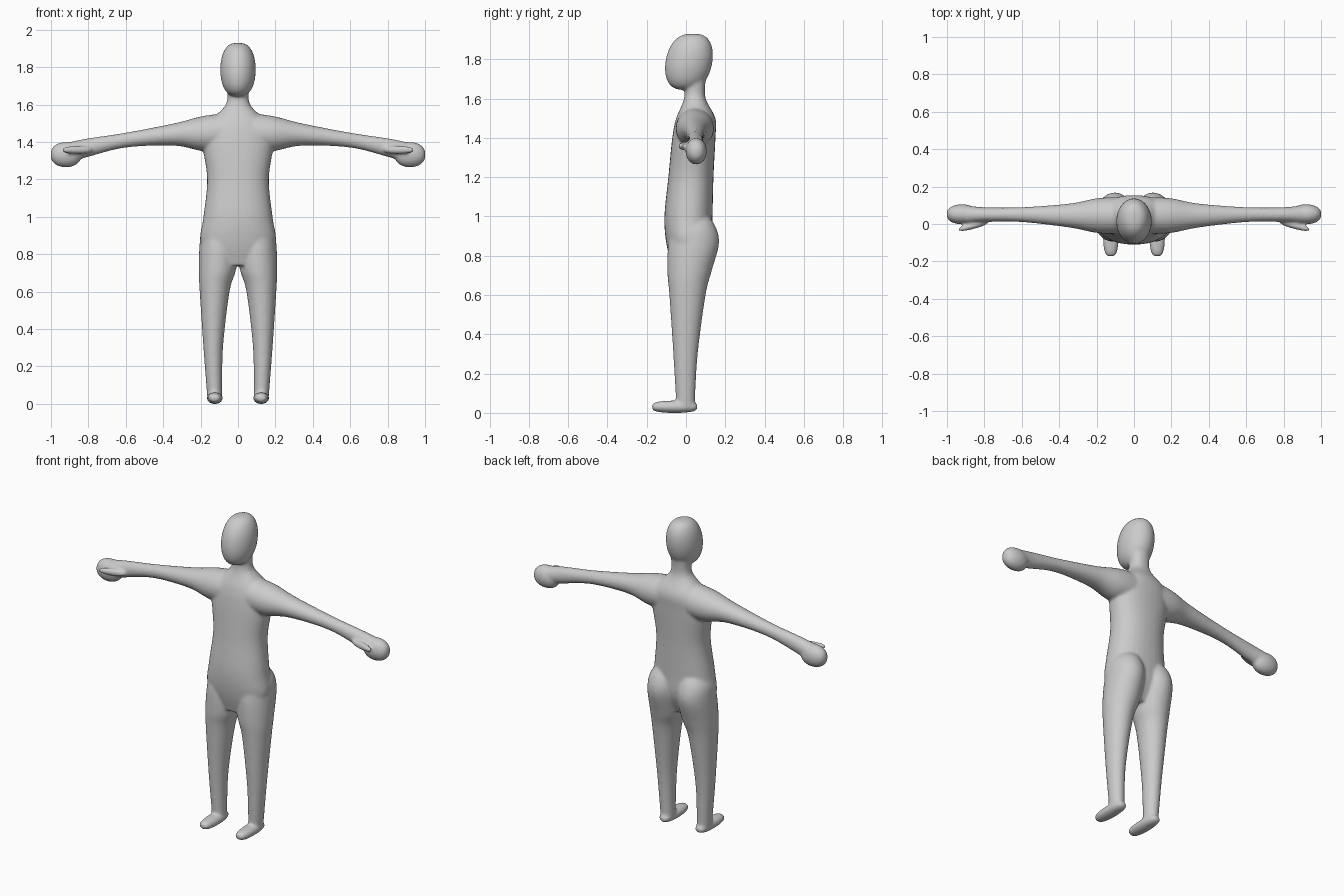
import bpy
import bmesh
from math import sin, cos, pi, copysign

SEGMENTS = 32
STEPS = 6

default_cube = bpy.data.objects.get("Cube")
if default_cube:
    bpy.data.objects.remove(default_cube, do_unlink=True)


def power(value, exponent):
    return copysign(abs(value) ** exponent, value)


def flowing(rows):
    """Run a smooth curve through the given rows and return the denser list."""
    padded = [rows[0], *rows, rows[-1]]
    result = []
    for before, start, end, after in zip(padded, padded[1:], padded[2:], padded[3:]):
        for step in range(STEPS):
            t = step / STEPS
            row = []
            for a, b, c, d in zip(before, start, end, after):
                slope_in, slope_out = (c - a) / 2, (d - b) / 2
                bend = 3 * (c - b) - 2 * slope_in - slope_out
                twist = 2 * (b - c) + slope_in + slope_out
                row.append(b + t * (slope_in + t * (bend + t * twist)))
            result.append(row)
    return result + [rows[-1]]


def loft(bm, axis, sections, side=1, roundness=1):
    """Skin cross-sections given as position, then the extent along the other two axes."""
    across, along = [k for k in range(3) if k != axis]
    rings = []
    for position, u_min, u_max, v_min, v_max in sections:
        ring = []
        for i in range(SEGMENTS):
            angle = 2 * pi * i / SEGMENTS
            point = [position] * 3
            point[across] = (u_min + u_max + (u_max - u_min) * power(cos(angle), roundness)) / 2
            point[along] = (v_min + v_max + (v_max - v_min) * power(sin(angle), roundness)) / 2
            point[0] *= side
            ring.append(bm.verts.new(point))
        rings.append(ring)
    for lower, upper in zip(rings, rings[1:]):
        for i in range(SEGMENTS):
            j = (i + 1) % SEGMENTS
            bm.faces.new((lower[i], lower[j], upper[j], upper[i]))
    bm.faces.new(rings[0])
    bm.faces.new(rings[-1])


def rounded_form(bm, axis, centre, radii, fullness, lean=0, side=1):
    """Full-bodied ellipsoid whose middle line leans in depth along its axis."""
    across, along = [k for k in range(3) if k != axis]
    sections = []
    for i in range(1, SEGMENTS):
        angle = pi * i / SEGMENTS
        middle = list(centre)
        middle[1] += lean * cos(angle)
        size = [radius * sin(angle) ** fullness for radius in radii]
        sections.append((
            centre[axis] + radii[axis] * cos(angle),
            middle[across] - size[across], middle[across] + size[across],
            middle[along] - size[along], middle[along] + size[along],
        ))
    loft(bm, axis, sections, side)


bm = bmesh.new()

# Torso and neck: height, half width, front, back
torso = [
    (.74, .12, -.07, .08), (.86, .2, -.1, .13), (1, .185, -.11, .135),
    (1.2, .165, -.09, .14), (1.4, .19, -.07, .15), (1.5, .16, -.05, .15),
    (1.6, .065, -.01, .1), (1.7, .06, -.01, .1),
]
loft(bm, 2, flowing([(z, -w, w, front, back) for z, w, front, back in torso]), roundness=.9)

# Head, with the chin pushed forward
rounded_form(bm, 2, (0, .015, 1.787), (.095, .12, .143), .7, lean=.02)

# Legs with buttocks: height, inner, outer, front, back
leg = [
    (1.02, .05, .13, .03, .1), (.95, .01, .19, -.06, .15), (.86, 0, .205, -.09, .168),
    (.72, .01, .21, -.095, .13), (.6, .045, .205, -.085, .1), (.3, .08, .185, -.065, .06),
    (.04, .085, .165, -.05, .045),
]

# Arms: reach, front, back, bottom, top
arm = [
    (0, -.05, .14, 1.35, 1.56), (.18, -.05, .14, 1.35, 1.54), (.34, -.02, .11, 1.38, 1.5),
    (.6, .01, .09, 1.37, 1.45), (.8, .01, .09, 1.32, 1.42), (.9, 0, .1, 1.29, 1.4),
]

for side in (-1, 1):
    loft(bm, 2, flowing(leg), side)
    loft(bm, 0, flowing(arm), side)
    # Foot, hand and thumb
    rounded_form(bm, 1, (.124, -.058, .031), (.043, .116, .032), .5, side=side)
    rounded_form(bm, 0, (.92, .052, 1.332), (.082, .054, .068), .8, side=side)
    rounded_form(bm, 0, (.86, -.01, 1.358), (.08, .018, .022), .6, lean=-.02, side=side)

bmesh.ops.recalc_face_normals(bm, faces=bm.faces)
mesh = bpy.data.meshes.new("body")
bm.to_mesh(mesh)
bm.free()
body = bpy.data.objects.new("body", mesh)
bpy.context.collection.objects.link(body)

# Fuse the parts into one skin and soften the joins
fuse = body.modifiers.new("fuse", "REMESH")
fuse.mode = "VOXEL"
fuse.voxel_size = .007
fuse.use_smooth_shade = True
soften = body.modifiers.new("soften", "SMOOTH")
soften.factor = .5
soften.iterations = 14

# Plain grey surface
grey = bpy.data.materials.new("plain grey")
grey.use_nodes = True
colour = (.6, .6, .6, 1)
grey.diffuse_color = colour
grey.node_tree.nodes["Principled BSDF"].inputs["Base Color"].default_value = colour
mesh.materials.append(grey)
